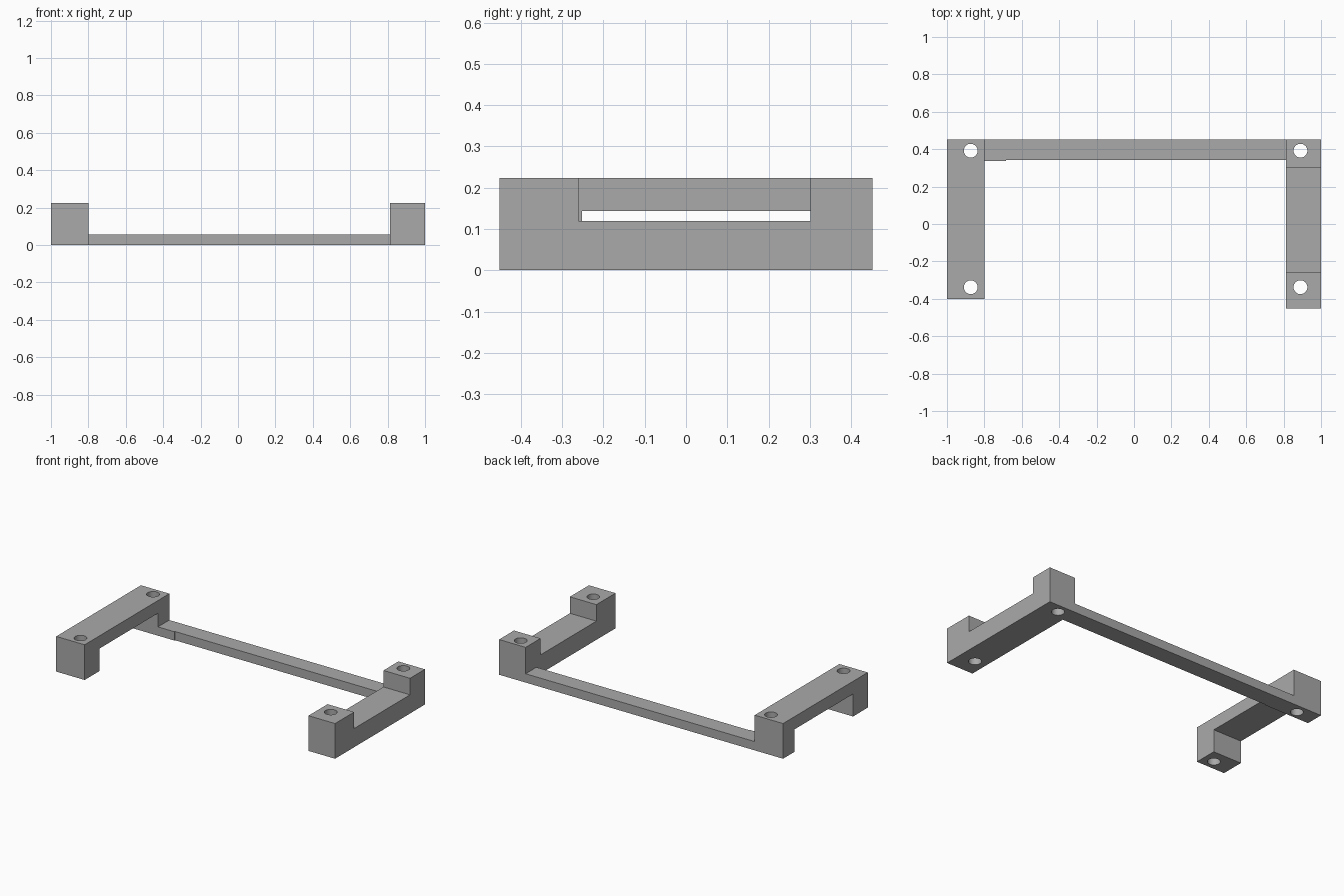
import bpy, bmesh
from mathutils import Vector

if "Cube" in bpy.data.objects:
    bpy.data.objects.remove(bpy.data.objects["Cube"])

grey = bpy.data.materials.new("plain grey")
grey.diffuse_color = (0.4, 0.4, 0.4, 1)
grey.use_nodes = True
grey.node_tree.nodes["Principled BSDF"].inputs["Base Color"].default_value = grey.diffuse_color


def prism(name, outline, axis, lo, hi):
    """Extrude a 2D outline along x (outline = y,z) or z (outline = x,y)."""
    bm = bmesh.new()
    place = (lambda a, b: (lo, a, b)) if axis == "x" else (lambda a, b: (a, b, lo))
    step = Vector((hi - lo, 0, 0)) if axis == "x" else Vector((0, 0, hi - lo))
    face = bm.faces.new([bm.verts.new(place(a, b)) for a, b in outline])
    out = bmesh.ops.extrude_face_region(bm, geom=[face])
    bmesh.ops.translate(bm, vec=step,
                        verts=[v for v in out["geom"] if isinstance(v, bmesh.types.BMVert)])
    bmesh.ops.recalc_face_normals(bm, faces=bm.faces)
    mesh = bpy.data.meshes.new(name)
    bm.to_mesh(mesh)
    bm.free()
    mesh.materials.append(grey)
    obj = bpy.data.objects.new(name, mesh)
    bpy.context.collection.objects.link(obj)
    return obj


def drill(obj, x, y):
    """Cut a vertical screw hole right through the part."""
    bpy.ops.mesh.primitive_cylinder_add(vertices=40, radius=0.037, depth=1, location=(x, y, 0.1))
    cutter = bpy.context.object
    cutter.name = "hole_cutter"
    cutter.data.materials.append(grey)
    cutter.hide_render = True
    mod = obj.modifiers.new("screw hole", "BOOLEAN")
    mod.operation, mod.solver, mod.object = "DIFFERENCE", "EXACT", cutter
    bpy.context.view_layer.objects.active = obj
    bpy.ops.object.modifier_apply(modifier=mod.name)
    bpy.data.objects.remove(cutter)


BACK, TOP = 0.452, 0.224

# left bridge: two legs joined along the top
left = prism("left_bridge", [(-0.4, 0), (-0.252, 0), (-0.252, 0.143), (0.338, 0.143),
                             (0.338, 0), (BACK, 0), (BACK, TOP), (-0.4, TOP)], "x", -1, -0.8)

# right rail: two raised blocks joined along the bottom
right = prism("right_rail", [(-BACK, 0), (BACK, 0), (BACK, TOP), (0.302, TOP),
                             (0.302, 0.119), (-0.26, 0.119), (-0.26, TOP), (-BACK, TOP)],
              "x", 0.813, 1)

# rear crossbar, slightly wider near the left leg
prism("rear_crossbar", [(-0.8, 0.338), (-0.685, 0.338), (-0.685, 0.343), (0.813, 0.343),
                        (0.813, BACK), (-0.8, BACK)], "z", 0, 0.056)

# screw holes at both ends of each side
for part, x in ((left, -0.873), (right, 0.89)):
    for y in (-0.338, 0.392):
        drill(part, x, y)
    bpy.ops.object.select_all(action="DESELECT")
    part.select_set(True)
    bpy.context.view_layer.objects.active = part
    bpy.ops.object.shade_smooth_by_angle()
